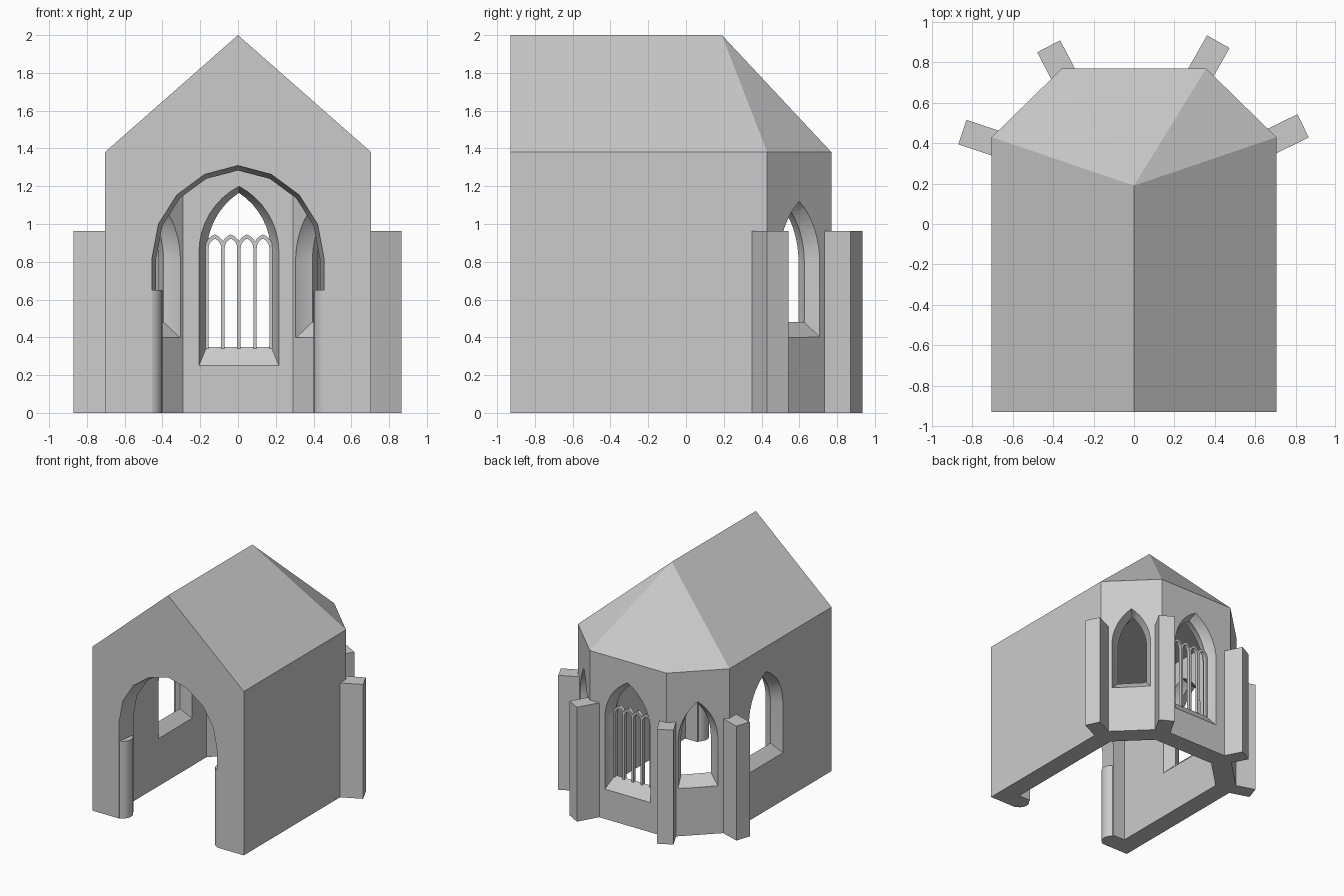
import bpy, bmesh, math
from mathutils import Matrix, Vector

if "Cube" in bpy.data.objects:
    bpy.data.objects.remove(bpy.data.objects["Cube"])

stone = bpy.data.materials.new("grey stone")
stone.diffuse_color = (0.6, 0.6, 0.6, 1)
stone.use_nodes = True
stone.node_tree.nodes["Principled BSDF"].inputs["Base Color"].default_value = stone.diffuse_color


def make(name, verts, faces):
    me = bpy.data.meshes.new(name)
    me.from_pydata(verts, [], faces)
    bm = bmesh.new()
    bm.from_mesh(me)
    bmesh.ops.recalc_face_normals(bm, faces=bm.faces)
    bm.to_mesh(me)
    bm.free()
    ob = bpy.data.objects.new(name, me)
    bpy.context.collection.objects.link(ob)
    me.materials.append(stone)
    return ob


def loft(name, rings, closed=False):
    """Skin equal-length rings; cap the ends, or join them into a loop."""
    n, m = len(rings[0]), len(rings)
    verts = [tuple(p) for r in rings for p in r]
    faces = [(k * n + i, k * n + (i + 1) % n,
              (k + 1) % m * n + (i + 1) % n, (k + 1) % m * n + i)
             for k in range(m if closed else m - 1) for i in range(n)]
    if not closed:
        faces += [tuple(range(n)), tuple(range((m - 1) * n, m * n))]
    return make(name, verts, faces)


def prism(name, pts, z0, z1):
    return loft(name, [[(x, y, z) for x, y in pts] for z in (z0, z1)])


def arch(hw, spring, apex, seg):
    """Two-centred pointed arch, right springing to left springing."""
    rise = apex - spring
    r = (hw * hw + rise * rise) / (2 * hw)
    c = hw - r
    top = math.atan2(rise, -c)
    right = [(c + r * math.cos(top * i / seg), spring + r * math.sin(top * i / seg))
             for i in range(seg + 1)]
    return right + [(-x, z) for x, z in reversed(right[:-1])]


def opening(name, sections, place, seg=8):
    """Splayed opening through sections of (depth, half width, sill, spring, apex)."""
    rings = []
    for d, hw, sill, spring, apex in sections:
        prof = [(hw, sill)] + arch(hw, spring, apex, seg) + [(-hw, sill)]
        rings.append([place @ Vector((u, d, z)) for u, z in prof])
    return loft(name, rings)


def cut(ob, cutter):
    mod = ob.modifiers.new("cut", 'BOOLEAN')
    mod.object, mod.operation, mod.solver = cutter, 'DIFFERENCE', 'EXACT'
    bpy.context.view_layer.objects.active = ob
    bpy.ops.object.modifier_apply(modifier=mod.name)
    bpy.data.objects.remove(cutter)


# Chapel body: walls, gabled roof and faceted hip over the apse
plan = [(-.705, -.93), (.705, -.93), (.705, .43), (.357, .77), (-.357, .77), (-.705, .43)]
verts = [(x, y, z) for z in (0, 1.38) for x, y in plan] + [(0, -.93, 2), (0, .19, 2)]
faces = [(0, 1, 2, 3, 4, 5), (0, 1, 7, 12, 6)]
faces += [(i, (i + 1) % 6, (i + 1) % 6 + 6, i + 6) for i in range(1, 6)]
faces += [(7, 8, 13, 12), (8, 9, 13), (9, 10, 13), (10, 11, 13), (11, 6, 12, 13)]
body = make("chapel_body", verts, faces)

# Hollow interior
inner = [(-.545, -.77), (.545, -.77), (.545, .36), (.29, .61), (-.29, .61), (-.545, .36)]
cut(body, prism("interior_cutter", inner, -.1, 1.34))

# Entrance arch, slightly narrowing inwards
cut(body, opening("entrance_cutter", [(-.95, .458, -.1, .82, 1.313),
                                      (-.75, .43, -.1, .82, 1.28)], Matrix(), 4))


# Windows splayed towards both wall faces
def window(x, y, deg, hw, mid, sill, mid_sill, spring, apex):
    place = Matrix.Translation((x, y, 0)) @ Matrix.Rotation(math.radians(deg - 90), 4, 'Z')
    wide = (hw, sill, spring, apex)
    cut(body, opening("window_cutter", [(.012,) + wide, (-.001,) + wide,
                                        (-.08, mid, mid_sill, spring, apex - .035),
                                        (-.159,) + wide, (-.172,) + wide], place))


window(.005, .77, 90, .212, .17, .25, .35, .85, 1.2)
for s in (1, -1):
    window(s * .531, .6, 90 - s * 45.7, .155, .115, .4, .48, .8, 1.12)
window(-.705, -.057, 180, .225, .175, .4, .48, .82, 1.17)

# Entrance half-round piers
for name, s in (("right_pier", 1), ("left_pier", -1)):
    pts = [(s * .48 + .08 * math.cos(a), -.85 + .08 * math.sin(a))
           for a in [2 * math.pi * i / 24 for i in range(24)]]
    prism(name, pts, 0, .65)

# Buttresses at the apse corners: outer end centre and direction
for name, x, y, deg in (("right_buttress", .8375, .486, 26),
                        ("back_right_buttress", .4175, .903, 60.5),
                        ("back_left_buttress", -.4225, .88, 117.6),
                        ("left_buttress", -.85, .455, 161.6)):
    m = Matrix.Translation((x, y, 0)) @ Matrix.Rotation(math.radians(deg), 4, 'Z')
    pts = [(m @ Vector(p))[:2] for p in ((0, -.064, 0), (0, .064, 0),
                                         (-.22, .064, 0), (-.22, -.064, 0))]
    prism(name, pts, 0, .963)

# Tracery in the back window: mullions and four small pointed arches
ty, pitch = .69, .085
for i in range(5):
    x = .005 + (i - 2) * pitch
    w = .009
    prism("mullion_%d" % (i + 1), [(x - w, ty - .015), (x + w, ty - .015),
                                   (x + w, ty + .015), (x - w, ty + .015)], .34, .875)
for i in range(4):
    x = .005 + (i - 1.5) * pitch
    out, inn = arch(.0515, .872, .945, 5), arch(.0335, .872, .922, 5)
    prof = out + inn[::-1]
    rings = [[(x + o[0], ty - .015, o[1]), (x + o[0], ty + .015, o[1]),
              (x + n[0], ty + .015, n[1]), (x + n[0], ty - .015, n[1])]
             for o, n in zip(out, inn)]
    loft("tracery_arch_%d" % (i + 1), rings)

# Smooth rounded surfaces, keep edges sharp
bpy.ops.object.select_all(action='DESELECT')
for ob in bpy.data.objects:
    ob.select_set(True)
bpy.context.view_layer.objects.active = body
bpy.ops.object.shade_smooth_by_angle(angle=math.radians(30))
